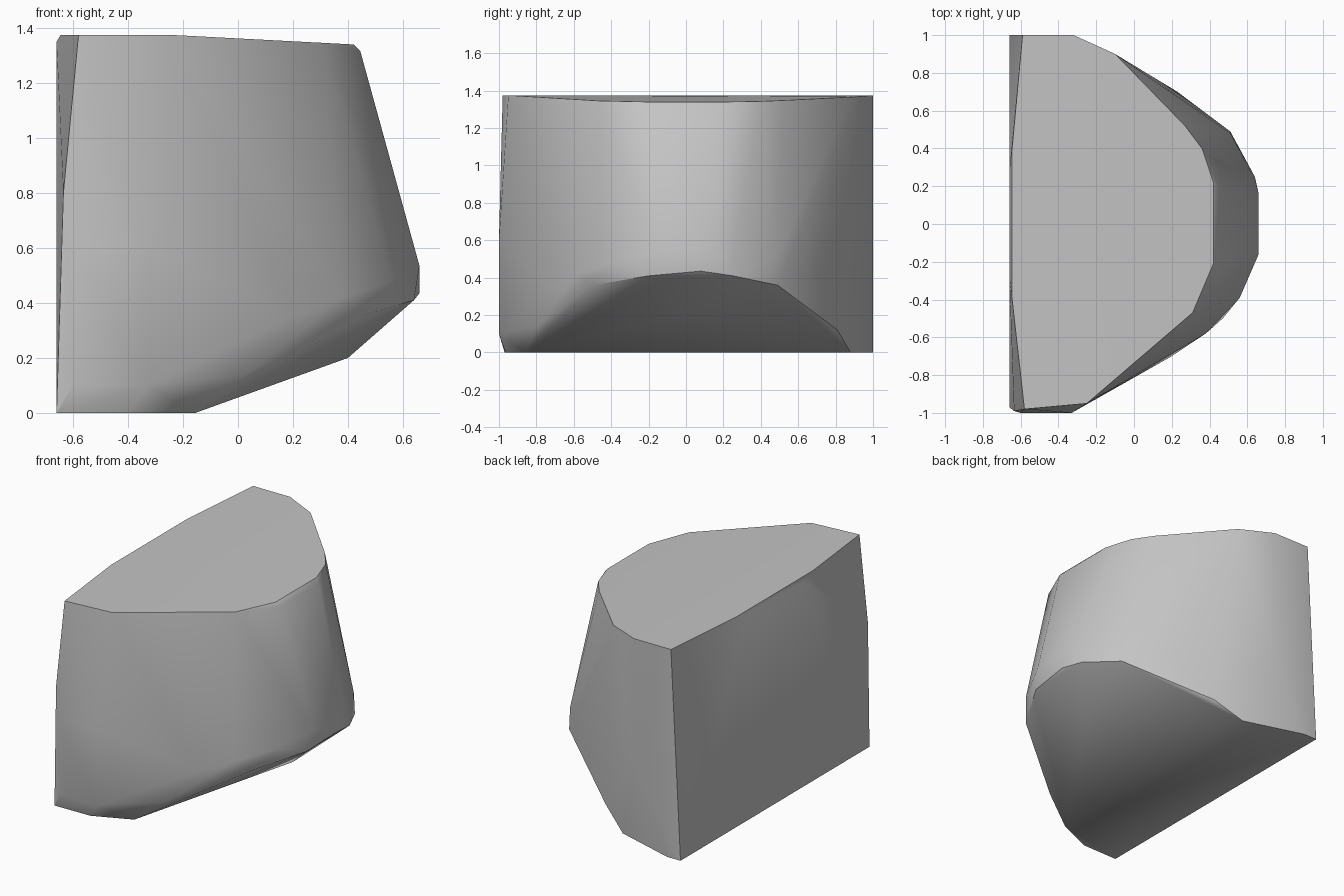
import bpy
import bmesh
import math

cube = bpy.data.objects.get("Cube")
if cube:
    bpy.data.objects.remove(cube, do_unlink=True)


def top_height(x):
    """Top face: level at the flat side, dipping gently to the rounded side."""
    return 1.375 - 0.035 * max(0, x + 0.25) / 0.67


# Rim of the top face
top_rim = [(-0.59, 1), (-0.32, 1), (-0.1, 0.9), (0.27, 0.52), (0.36, 0.4),
           (0.42, 0.22), (0.42, -0.21), (0.31, -0.47), (-0.25, -0.95),
           (-0.58, -0.98), (-0.645, -0.4), (-0.645, 0.4)]
points = [(x, y, top_height(x)) for x, y in top_rim]

# Softened upper edge on the rounded side and on the flat side
points += [(0.445, y, 1.315) for y in (-0.2, 0.2)]
points += [(-0.66, y, 1.35) for y in (-0.28, 0.28)]

# Foot outline on the ground
foot = [(-0.66, 1), (-0.56, 1), (-0.155, 0.88),
        (-0.155, -0.86), (-0.4, -0.965), (-0.66, -0.97)]
points += [(x, y, 0) for x, y in foot]

# Widest line of the rounded wall
points += [(0.66, -0.16, 0.535), (0.66, 0.16, 0.535), (0.63, 0.25, 0.5),
           (0.51, 0.48, 0.5), (0.23, 0.7, 0.4), (0.56, -0.39, 0.48),
           (0.38, -0.58, 0.42), (0.2, -0.7, 0.35)]

# Nearly flat ends of the wall
points += [(x, -1, z) for x in (-0.6, -0.33) for z in (0.1, 0.6)]
points += [(-0.33, 1, 0.5), (-0.635, -0.99, 0.8)]

# Sloping underside, with its low middle corner
points += [(0.4, 0, 0.2), (0.03, -0.79, 0.14), (0.47, -0.5, 0.36),
           (0.64, -0.2, 0.41), (0.66, 0.08, 0.435), (0.64, 0.25, 0.41),
           (0.51, 0.49, 0.36), (0.02, 0.81, 0.12)]

# Wrap everything in one convex skin
bm = bmesh.new()
for p in points:
    bm.verts.new(p)
hull = bmesh.ops.convex_hull(bm, input=bm.verts[:])
loose = [v for v in bm.verts if not v.link_faces]
bmesh.ops.delete(bm, geom=loose, context='VERTS')
bmesh.ops.recalc_face_normals(bm, faces=bm.faces[:])
mesh = bpy.data.meshes.new("rounded_block")
bm.to_mesh(mesh)
bm.free()

block = bpy.data.objects.new("rounded_block", mesh)
bpy.context.collection.objects.link(block)

# Plain grey finish
grey = bpy.data.materials.new("light_grey")
grey.use_nodes = True
colour = (0.55, 0.55, 0.55, 1)
grey.diffuse_color = colour
grey.node_tree.nodes["Principled BSDF"].inputs["Base Color"].default_value = colour
mesh.materials.append(grey)

# Smooth wall with crisp rims
for other in bpy.context.selected_objects:
    other.select_set(False)
block.select_set(True)
bpy.context.view_layer.objects.active = block
bpy.ops.object.shade_smooth_by_angle(angle=math.radians(30))
